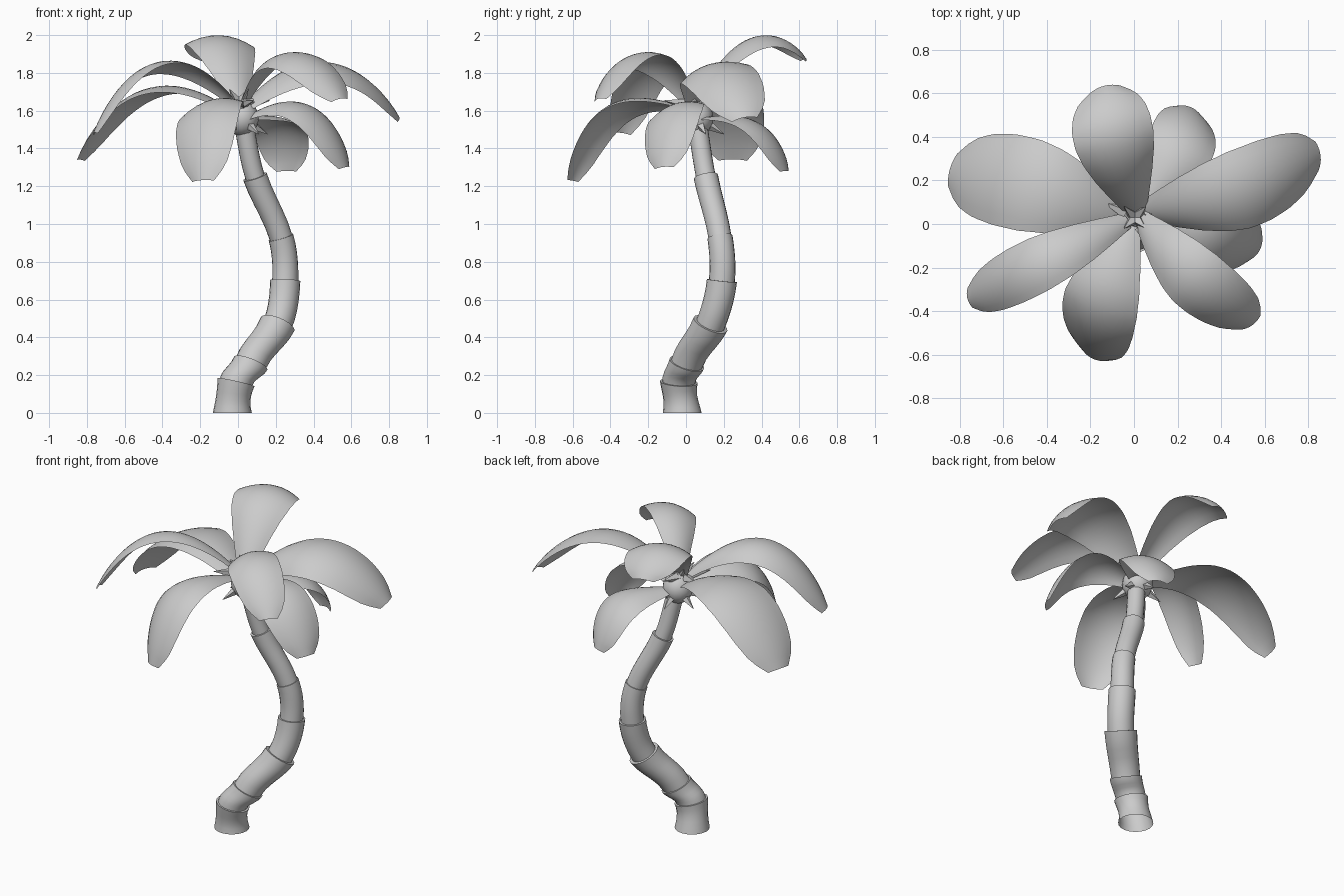
import bpy, bmesh, math
from mathutils import Vector, Matrix, Quaternion

if "Cube" in bpy.data.objects:
    bpy.data.objects.remove(bpy.data.objects["Cube"])

UP = Vector((0, 0, 1))


def finish(name, bm, angle=40):
    bmesh.ops.recalc_face_normals(bm, faces=bm.faces)
    me = bpy.data.meshes.new(name)
    bm.to_mesh(me)
    bm.free()
    ob = bpy.data.objects.new(name, me)
    bpy.context.collection.objects.link(ob)
    bpy.ops.object.select_all(action='DESELECT')
    ob.select_set(True)
    bpy.context.view_layer.objects.active = ob
    bpy.ops.object.shade_smooth_by_angle(angle=math.radians(angle))
    return ob


def lerp_table(table, t):
    for (a, va), (b, vb) in zip(table, table[1:]):
        if t <= b:
            return va + (vb - va) * (t - a) / (b - a)
    return table[-1][1]


# Trunk: nested segments, each flaring to its top rim (x, y, z, bottom radius, rim radius)
joints = [
    (-.03, -.02, 0, .103, .10),
    (-.01, -.038, .163, .088, .100),
    (.067, .005, .262, .085, .095),
    (.21, .13, .47, .078, .096),
    (.25, .19, .70, .069, .080),
    (.227, .18, .93, .061, .067),
    (.09, .105, 1.25, .052, .065),
    (.03, .06, 1.53, .050, .052),
]
P = [Vector(j[:3]) for j in joints]
T = [(P[min(i + 1, len(P) - 1)] - P[max(i - 1, 0)]).normalized() for i in range(len(P))]
T[0] = UP.copy()
T[1] = (T[1] + UP * .6).normalized()
T[2] = (T[2] + UP * .6).normalized()
SIDES = 20


def ring(bm, c, tangent, r):
    q = UP.rotation_difference(tangent)
    return [bm.verts.new(c + q @ Vector((r * math.cos(a), r * math.sin(a), 0)))
            for a in (2 * math.pi * k / SIDES for k in range(SIDES))]


bm = bmesh.new()
for i in range(len(P) - 1):
    length = (P[i + 1] - P[i]).length
    r0, r1 = joints[i][3], joints[i + 1][4]
    rings = []
    for k in range(6):
        t = k / 5
        h00, h10 = 2*t**3 - 3*t**2 + 1, t**3 - 2*t**2 + t
        h01, h11 = -2*t**3 + 3*t**2, t**3 - t**2
        c = P[i]*h00 + T[i]*length*h10 + P[i+1]*h01 + T[i+1]*length*h11
        r = r0 + (r1 - r0) * t
        if i == 0:
            r -= .010 * math.sin(math.pi * t)
        rings.append(ring(bm, c, T[i].lerp(T[i + 1], t).normalized(), r))
    for a, b in zip(rings, rings[1:]):
        for k in range(SIDES):
            n = (k + 1) % SIDES
            bm.faces.new((a[k], a[n], b[n], b[k]))
    bm.faces.new(rings[-1])
finish("trunk", bm)

# Crown bulb
CROWN = Vector((.02, .055, 1.56))
bm = bmesh.new()
bmesh.ops.create_uvsphere(bm, u_segments=16, v_segments=10, radius=.09,
                          matrix=Matrix.Translation(CROWN) @ Matrix.Diagonal((1, 1, 1.05, 1)))
finish("crown_bulb", bm)

# Small pointed sprouts: a drooping ring below the bulb and a rising star on top
bm = bmesh.new()
TOP = Vector((.005, .03, 1.63))
for origin, count, pitch, inner, outer, start in ((CROWN, 5, -30, .06, .17, 20),
                                                  (TOP, 5, 8, .05, .17, 10),
                                                  (TOP, 4, 50, .02, .11, 45)):
    for k in range(count):
        a, p = math.radians(start + 360 * k / count), math.radians(pitch)
        d = Vector((math.cos(a)*math.cos(p), math.sin(a)*math.cos(p), math.sin(p)))
        m = (Matrix.Translation(origin + d * (inner + outer) / 2)
             @ UP.rotation_difference(d).to_matrix().to_4x4())
        bmesh.ops.create_cone(bm, cap_ends=True, segments=4, radius1=.03, radius2=.001,
                              depth=outer - inner, matrix=m)
finish("crown_sprouts", bm, 20)

# Fronds: broad curved blades with blunt tips, rolled to one side
WIDTH = [(0, .3), (.12, .52), (.25, .73), (.4, .91), (.55, 1), (.7, 1),
         (.82, .93), (.91, .79), (.96, .6), (1, .36)]


def frond(name, base, mid, tip, half, roll, bulge, arch=.3, rows=24, cols=8):
    base, mid, tip = Vector(base), Vector(mid), Vector(tip)
    flat_side = (tip - base).cross(UP).normalized()
    ctrl = mid * 2 - (base + tip) / 2
    # spine: parabola through mid, lifted late so the tip drops steeply
    spine = [base*(1-t)**2 + ctrl*2*t*(1-t) + tip*t*t + UP*bulge*6.75*t*t*(1-t)
             for t in (i / rows for i in range(rows + 1))]
    bm = bmesh.new()
    grid = []
    for i, c in enumerate(spine):
        tan = (spine[min(i + 1, rows)] - spine[max(i - 1, 0)]).normalized()
        side = Quaternion(tan, -math.radians(roll)) @ flat_side
        nor = side.cross(tan).normalized()
        w = half * lerp_table(WIDTH, i / rows)
        row = []
        for j in range(cols + 1):
            u = 2 * j / cols - 1
            row.append(bm.verts.new(c + side*w*u - nor*(arch*w*(u*u - .35))))
        grid.append(row)
    for a, b in zip(grid, grid[1:]):
        for j in range(cols):
            bm.faces.new((a[j], a[j+1], b[j+1], b[j]))
    finish(name, bm, 60)


frond("frond_left_back", (-.04, .04, 1.60), (-.45, .17, 1.675), (-.84, .25, 1.34), .215, -1, .04, .2)
frond("frond_left_front", (-.03, .02, 1.65), (-.41, -.165, 1.81), (-.76, -.34, 1.48), .13, -14, .04)
frond("frond_front", (-.02, .0, 1.61), (-.155, -.35, 1.57), (-.19, -.61, 1.23), .18, -12, .06)
frond("frond_right_high", (.05, .05, 1.63), (.45, .135, 1.795), (.85, .31, 1.56), .19, -16, .04)
frond("frond_front_right", (.03, .02, 1.65), (.25, -.23, 1.875), (.54, -.46, 1.66), .15, -14, .015)
frond("frond_back_high", (.01, .06, 1.65), (-.08, .35, 1.965), (-.13, .63, 1.87), .185, -2, 0)
frond("frond_back_low", (.05, .09, 1.56), (.205, .34, 1.495), (.26, .53, 1.28), .155, 2, .05)
frond("frond_right_low", (.06, .03, 1.57), (.34, -.06, 1.585), (.57, -.12, 1.30), .16, -14, .03)
